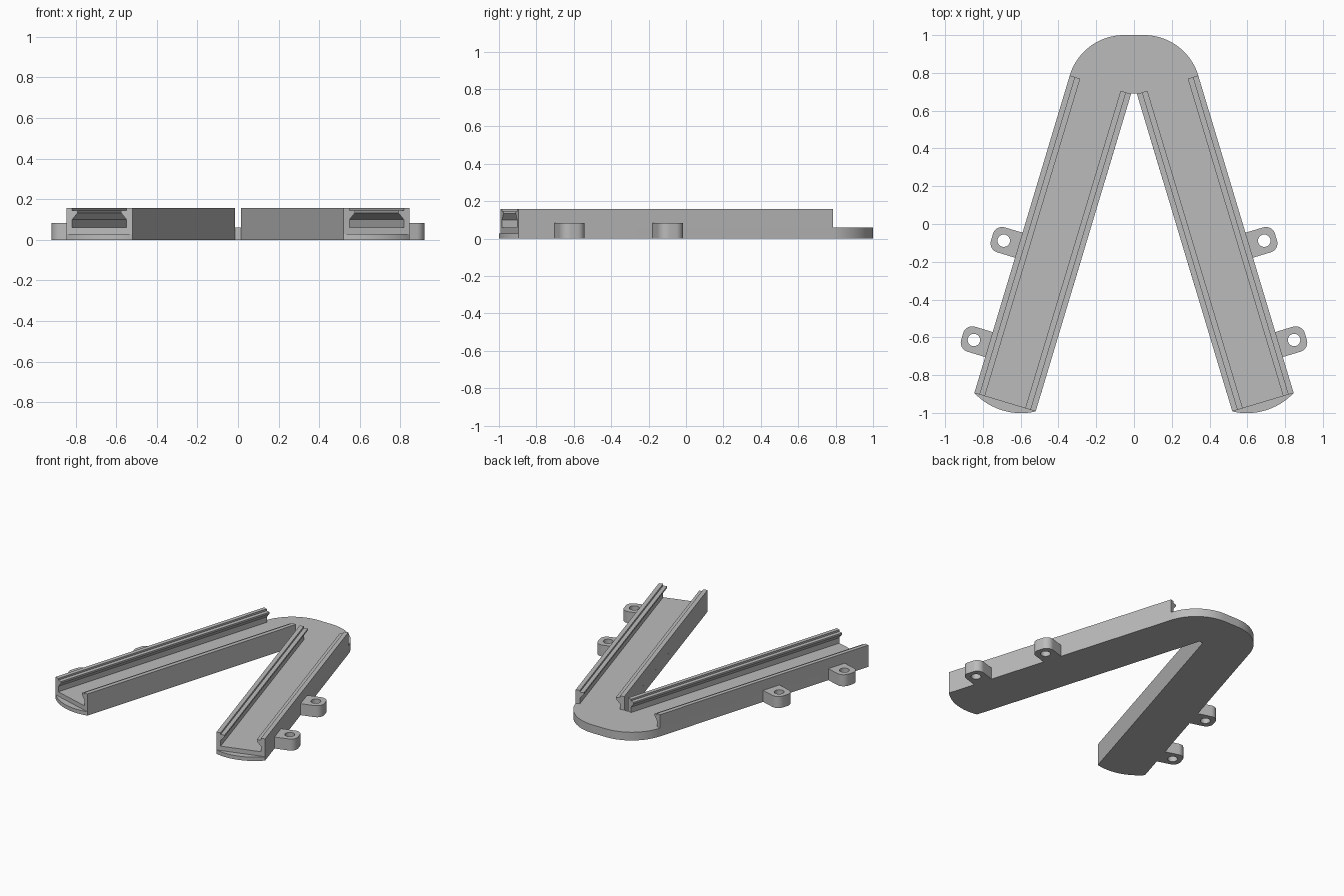
import bpy, bmesh
from math import sin, cos, pi, radians, atan2
from mathutils import Vector

cube = bpy.data.objects.get("Cube")
if cube:
    bpy.data.objects.remove(cube, do_unlink=True)

# Single flat colour
grey = bpy.data.materials.new("plain_grey")
grey.use_nodes = True
COLOUR = (0.5, 0.5, 0.5, 1)
grey.diffuse_color = COLOUR
grey.node_tree.nodes["Principled BSDF"].inputs["Base Color"].default_value = COLOUR

# Arm frame: u runs along an arm to its free end, v points outwards
TILT = radians(16.72)
U = Vector((sin(TILT), -cos(TILT), 0))
V = Vector((cos(TILT), sin(TILT), 0))
U_START, U_END = -0.655, 1.10
V_IN, V_OUT = 0.213, 0.552
FLOOR, TOP = 0.06, 0.158


def at(u, v, z=0):
    return U * u + V * v + Vector((0, 0, z))


def flip(p, side):
    return Vector((p.x * side, p.y, p.z))


def arc(centre, radius, start, end, steps):
    angles = [start + (end - start) * i / steps for i in range(steps + 1)]
    return [centre + Vector((cos(a), sin(a), 0)) * radius for a in angles]


def prism(name, loops, push):
    """Fill the outline loops (the later ones are holes) and extrude them."""
    bm = bmesh.new()
    edges = []
    for loop in loops:
        vs = [bm.verts.new(p) for p in loop]
        edges += [bm.edges.new((vs[i - 1], vs[i])) for i in range(len(vs))]
    bmesh.ops.triangle_fill(bm, edges=edges, use_beauty=True)
    res = bmesh.ops.extrude_face_region(bm, geom=bm.faces[:])
    moved = [g for g in res["geom"] if isinstance(g, bmesh.types.BMVert)]
    bmesh.ops.translate(bm, verts=moved, vec=push)
    bmesh.ops.recalc_face_normals(bm, faces=bm.faces[:])
    mesh = bpy.data.meshes.new(name)
    bm.to_mesh(mesh)
    bm.free()
    mesh.materials.append(grey)
    obj = bpy.data.objects.new(name, mesh)
    bpy.context.collection.objects.link(obj)
    bpy.ops.object.select_all(action='DESELECT')
    obj.select_set(True)
    bpy.context.view_layer.objects.active = obj
    bpy.ops.object.shade_smooth_by_angle(angle=radians(30))
    return obj


def up(height):
    return Vector((0, 0, height))


# Base plate: two arms joined by a rounded bend
BEND_R = 0.30
bend_x = (V_OUT - BEND_R - V.y * (1 - BEND_R)) / V.x
half = [Vector((0.015, 0.69, 0)), at(U_END, V_IN), at(U_END, V_OUT)]
half += arc(Vector((bend_x, 1 - BEND_R, 0)), BEND_R, TILT, pi / 2, 20)
outline = half + [flip(p, -1) for p in reversed(half)]
prism("base_plate", [outline], up(FLOOR))

# Rail section: thickness from the outer side, height
RAIL = [(0, FLOOR), (0.03, FLOOR), (0.03, 0.10), (0.058, 0.133),
        (0.058, 0.145), (0.03, 0.145), (0.03, TOP), (0, TOP)]

# Low curved lip on the free end of an arm
LIP_R = 0.34
v_mid = (V_IN + V_OUT) / 2
half_width = (V_OUT - V_IN) / 2
LIP_SPREAD = atan2(half_width, (LIP_R ** 2 - half_width ** 2) ** 0.5)
lip_centre = at(U_END - LIP_R * cos(LIP_SPREAD), v_mid)
lip = arc(lip_centre, LIP_R, TILT - pi / 2 - LIP_SPREAD,
          TILT - pi / 2 + LIP_SPREAD, 16)

# Mounting tab dimensions
TAB_HALF, TAB_R, TAB_REACH, TAB_TOP = 0.069, 0.05, 0.70, 0.084


def tab_loops(u):
    inset = TAB_HALF - TAB_R
    corner = TAB_REACH - TAB_R
    outer = [at(u + TAB_HALF, V_OUT - 0.01)]
    outer += arc(at(u + inset, corner), TAB_R, TILT - pi / 2, TILT, 10)
    outer += arc(at(u - inset, corner), TAB_R, TILT, TILT + pi / 2, 10)
    outer.append(at(u - TAB_HALF, V_OUT - 0.01))
    hole = arc(at(u, 0.635), 0.033, 0, 2 * pi, 28)[:-1]
    return [outer, hole]


for side, label in ((1, "left"), (-1, "right")):
    # Undercut rails facing each other along the arm
    for rail, v, grow in (("inner", V_IN, 1), ("outer", V_OUT, -1)):
        section = [flip(at(U_START, v + grow * t, z), side) for t, z in RAIL]
        prism(f"{label}_{rail}_rail", [section], flip(U * (U_END - U_START), side))

    prism(f"{label}_end_lip", [[flip(p, side) for p in lip]], up(0.028))

    # Screw tabs on the outer wall
    for place, u in (("rear", 0.283), ("front", 0.832)):
        loops = [[flip(p, side) for p in loop] for loop in tab_loops(u)]
        prism(f"{label}_{place}_tab", loops, up(TAB_TOP))
